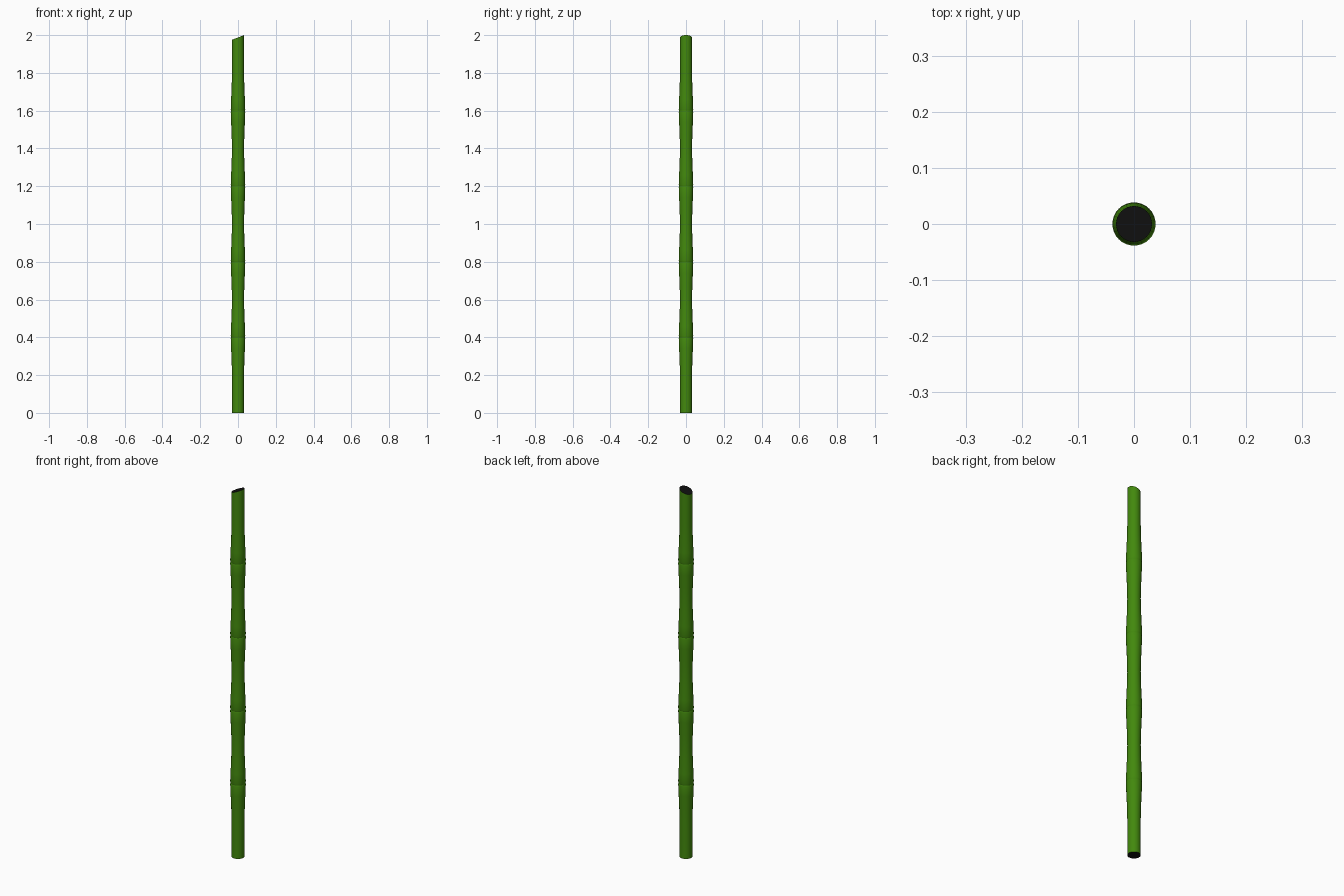
import bpy, bmesh, math

if "Cube" in bpy.data.objects:
    bpy.data.objects.remove(bpy.data.objects["Cube"])

def material(name, rgb):
    m = bpy.data.materials.new(name)
    m.diffuse_color = (*rgb, 1)
    m.use_nodes = True
    m.node_tree.nodes["Principled BSDF"].inputs["Base Color"].default_value = m.diffuse_color
    return m

green = material("bamboo green", (0.055, 0.25, 0.004))
black = material("cut end black", (0.005, 0.005, 0.005))

SIDES, PITCH, HEIGHT = 32, 0.4, 2.0
R_MID, R_NODE, R_GROOVE = 0.032, 0.0385, 0.0365

# Profile (radius, height): straight foot, flared nodes with a thin groove
profile = [(R_MID, 0), (R_MID, 0.2)]
for i in range(1, 5):
    z = i * PITCH
    profile += [(0.0335, z - 0.13), (0.0365, z - 0.06), (R_NODE, z - 0.007), (R_GROOVE, z),
                (R_NODE, z + 0.007), (0.0365, z + 0.06), (0.0335, z + 0.13), (R_MID, z + 0.2)]
profile.append((R_MID, HEIGHT))

bm = bmesh.new()
rings = []
for r, z in profile:
    ring = []
    for k in range(SIDES):
        a = 2 * math.pi * k / SIDES
        x, y = r * math.cos(a), r * math.sin(a)
        # The top is cut at a slant, high on +x
        h = z - 0.0125 * (1 - x / r) if z == HEIGHT else z
        ring.append(bm.verts.new((x, y, h)))
    rings.append(ring)
for lo, hi in zip(rings, rings[1:]):
    for k in range(SIDES):
        n = (k + 1) % SIDES
        bm.faces.new((lo[k], lo[n], hi[n], hi[k]))

# Dark cut ends
for loop in (rings[0][::-1], rings[-1]):
    bm.faces.new(loop).material_index = 1

mesh = bpy.data.meshes.new("bamboo_stalk")
bm.to_mesh(mesh)
bm.free()
mesh.materials.append(green)
mesh.materials.append(black)
stalk = bpy.data.objects.new("bamboo_stalk", mesh)
bpy.context.collection.objects.link(stalk)
bpy.context.view_layer.objects.active = stalk
stalk.select_set(True)
bpy.ops.object.shade_smooth_by_angle(angle=math.radians(30))
